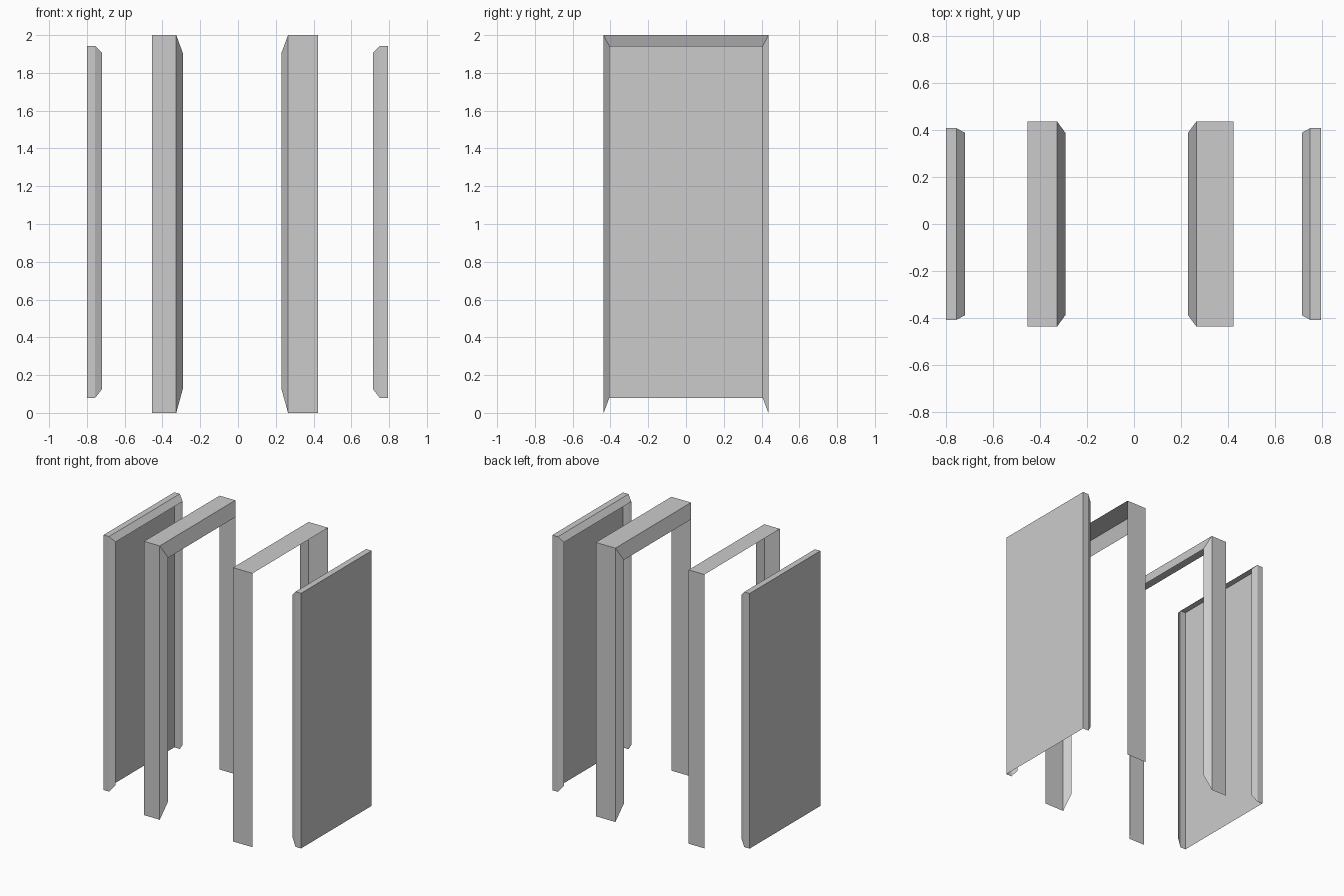
import bpy
import bmesh

if "Cube" in bpy.data.objects:
    bpy.data.objects.remove(bpy.data.objects["Cube"])


def arch(x, half_y, z_low, z_high):
    """Upside-down U outline at one x station."""
    return [(x, -half_y, z_low), (x, -half_y, z_high),
            (x, half_y, z_high), (x, half_y, z_low)]


def shell(name, xs, outer, inner, backed=False):
    """Open sheet: flat rim from xs[0] to xs[1], then a bevel in to xs[2]."""
    bm = bmesh.new()
    rows = [[bm.verts.new(p) for p in arch(x, *size)]
            for x, size in zip(xs, (outer, outer, inner))]
    flip = xs[2] < xs[0]
    for a, b in zip(rows, rows[1:]):
        for i in range(3):
            face = bm.faces.new((a[i], b[i], b[i + 1], a[i + 1]))
            if flip:
                face.normal_flip()
    if backed:
        face = bm.faces.new(rows[0])
        if flip:
            face.normal_flip()
    bm.normal_update()
    # face normals point out of the sheet
    if bm.faces[:][1].normal.z < 0:
        bmesh.ops.reverse_faces(bm, faces=bm.faces[:])
    mesh = bpy.data.meshes.new(name)
    bm.to_mesh(mesh)
    bm.free()
    obj = bpy.data.objects.new(name, mesh)
    bpy.context.collection.objects.link(obj)
    return obj


# (half width, bottom, top) of each outline
BEVEL = (0.388, 0.127, 1.905)
FRAME = (0.436, 0.0, 2.0)
PANEL = (0.408, 0.08, 1.943)

# Door frames, open on both sides
shell("left_frame", (-0.454, -0.327, -0.292), FRAME, BEVEL)
shell("right_frame", (0.423, 0.265, 0.230), FRAME, BEVEL)

# Door panels, closed by a flat sheet on the outer side
shell("left_panel", (-0.80, -0.756, -0.719), PANEL, BEVEL, backed=True)
shell("right_panel", (0.795, 0.75, 0.714), PANEL, BEVEL, backed=True)
